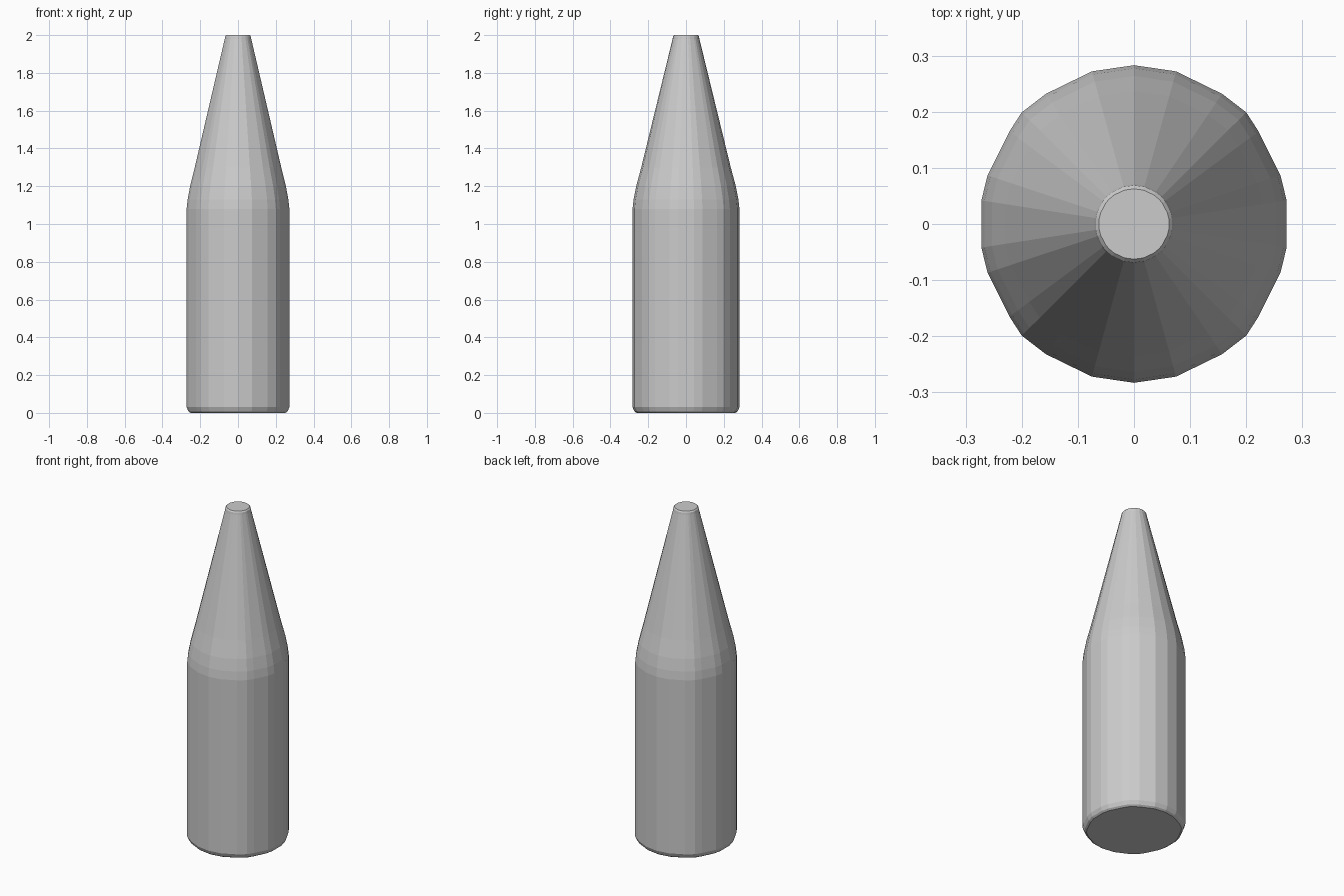
import bpy, bmesh
from mathutils import Vector

if "Cube" in bpy.data.objects:
    bpy.data.objects.remove(bpy.data.objects["Cube"])

# Faceted cross-section: one quadrant, mirrored to a full ring
quad = [(0.272, 0.042), (0.261, 0.087), (0.222, 0.165), (0.2, 0.199),
        (0.157, 0.232), (0.075, 0.272)]
half = quad + [(0, 0.283)] + [(-x, y) for x, y in reversed(quad)]
section = half + [(-x, -y) for x, y in half]

# Profile: height, scale of the section, roundness (1 = true circle)
profile = [(0.0, 0.925, 0), (0.008, 0.965, 0), (0.03, 1.0, 0),
           (1.08, 1.0, 0), (1.13, 0.98, 0), (1.2, 0.932, 0),
           (1.3, 0.842, 0.2), (1.98, 0.258, 1), (1.993, 0.25, 1),
           (2.0, 0.228, 1)]
R = 0.275

bm = bmesh.new()
rings = []
for z, s, k in profile:
    ring = []
    for x, y in section:
        v = Vector((x, y))
        v = v.lerp(v.normalized() * R, k) * s
        ring.append(bm.verts.new((v.x, v.y, z)))
    rings.append(ring)

# Walls between rings
n = len(section)
for a, b in zip(rings, rings[1:]):
    for i in range(n):
        j = (i + 1) % n
        bm.faces.new((a[i], a[j], b[j], b[i]))

# Flat base and tip
bm.faces.new(list(reversed(rings[0])))
bm.faces.new(rings[-1])
bmesh.ops.recalc_face_normals(bm, faces=bm.faces)

mesh = bpy.data.meshes.new("tapered_body")
bm.to_mesh(mesh)
bm.free()
body = bpy.data.objects.new("tapered_body", mesh)
bpy.context.collection.objects.link(body)
